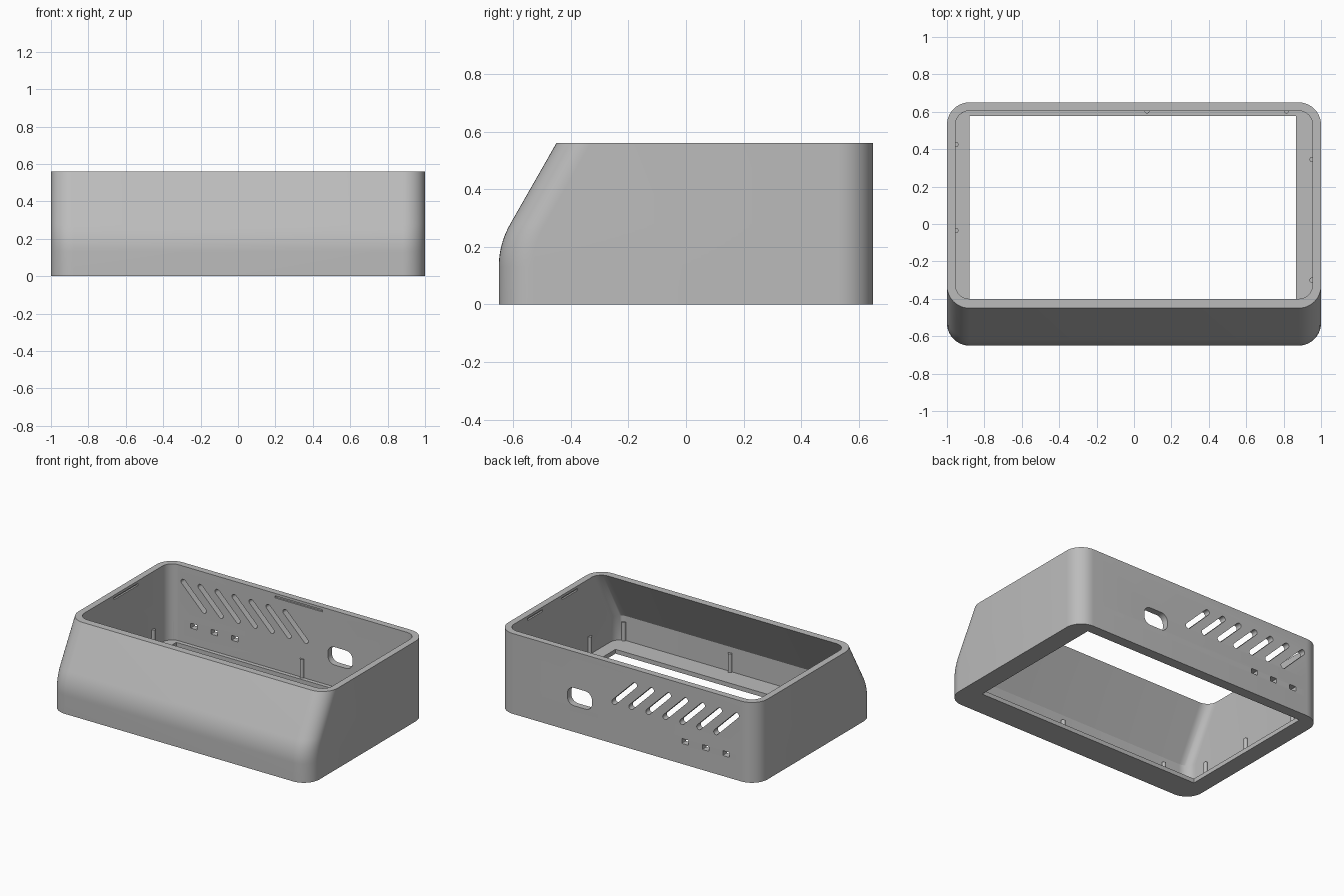
import bpy, bmesh, math
from mathutils import Vector, Matrix

cube = bpy.data.objects.get("Cube")
if cube:
    bpy.data.objects.remove(cube, do_unlink=True)

HEIGHT, FLOOR, WALL = 0.56, 0.03, 0.045
BACK, FRONT, LIP = 0.65, -0.65, -0.45
SLOPE = 0.571                      # run of the sloped front per unit of height

grey = bpy.data.materials.new("matte_grey")
grey.use_nodes = True
grey.diffuse_color = (0.5, 0.5, 0.5, 1)
grey.node_tree.nodes["Principled BSDF"].inputs["Base Color"].default_value = (0.5, 0.5, 0.5, 1)


def rounded_rect(x0, x1, y0, y1, r, steps=10):
    """Counter-clockwise outline with rounded corners."""
    points = []
    corners = [(x1 - r, y1 - r), (x0 + r, y1 - r), (x0 + r, y0 + r), (x1 - r, y0 + r)]
    for i, (cx, cy) in enumerate(corners):
        for k in range(steps + 1):
            a = math.pi / 2 * (i + k / steps)
            points.append((cx + r * math.cos(a), cy + r * math.sin(a)))
    return points


def loft(name, rings):
    """Closed solid through a stack of matching rings."""
    bm = bmesh.new()
    loops = [[bm.verts.new(p) for p in ring] for ring in rings]
    n = len(loops[0])
    for low, high in zip(loops, loops[1:]):
        for i in range(n):
            j = (i + 1) % n
            bm.faces.new((low[i], low[j], high[j], high[i]))
    bm.faces.new(loops[0][::-1])
    bm.faces.new(loops[-1])
    bmesh.ops.recalc_face_normals(bm, faces=bm.faces)
    mesh = bpy.data.meshes.new(name)
    bm.to_mesh(mesh)
    bm.free()
    obj = bpy.data.objects.new(name, mesh)
    bpy.context.collection.objects.link(obj)
    mesh.materials.append(grey)
    return obj


def shell(name, profile, inset, radius):
    """Rounded box whose front follows a (y, z) profile."""
    rings = []
    for front, z in profile:
        outline = rounded_rect(-1 + inset, 1 - inset, front, BACK - inset, radius)
        rings.append([(x, y, z) for x, y in outline])
    return loft(name, rings)


def box(name, x0, x1, y0, y1, z0, z1):
    ring = [(x0, y0), (x1, y0), (x1, y1), (x0, y1)]
    return loft(name, [[(x, y, z) for x, y in ring] for z in (z0, z1)])


def back_hole(name, x, z, w, h, r, angle=0.0):
    """Rounded prism passing through the back wall."""
    outline = rounded_rect(-w / 2, w / 2, -h / 2, h / 2, r, 6)
    turn = Matrix.Rotation(angle, 2)
    flat = [turn @ Vector(p) for p in outline]
    return loft(name, [[(x + p.x, y, z + p.y) for p in flat] for y in (0.55, 0.72)])


def cut(target, cutter):
    mod = target.modifiers.new("cut", "BOOLEAN")
    mod.operation, mod.solver, mod.object = "DIFFERENCE", "EXACT", cutter
    bpy.context.view_layer.objects.active = target
    bpy.ops.object.modifier_apply(modifier=mod.name)
    bpy.data.objects.remove(cutter, do_unlink=True)


def smooth(obj):
    bpy.ops.object.select_all(action="DESELECT")
    obj.select_set(True)
    bpy.context.view_layer.objects.active = obj
    bpy.ops.object.shade_smooth_by_angle(angle=math.radians(25))


# Outer body: upright front, blended bend, then the sloped face
bend = [Vector((FRONT, 0.13)), Vector((FRONT, 0.21)), Vector((LIP - 0.28 * SLOPE, 0.28))]
profile = [(FRONT, 0)]
for k in range(11):
    t = k / 10
    profile.append(tuple(bend[0] * (1 - t) ** 2 + bend[1] * 2 * t * (1 - t) + bend[2] * t * t))
profile.append((LIP, HEIGHT))
case = shell("case_body", profile, 0, 0.12)

# Hollow interior with a crisp crease under the slope
inner_front, inner_lip = FRONT + WALL, LIP + 0.05
crease = HEIGHT - (inner_lip - inner_front) / SLOPE
top = HEIGHT + 0.05
cut(case, shell("cavity", [(inner_front, FLOOR), (inner_front, crease),
                           (inner_lip + 0.05 * SLOPE, top)], WALL, 0.075))

# Large opening in the floor
cut(case, box("floor_opening", -0.88, 0.866, -0.46, 0.577, -0.1, 0.1))

# Back wall: diagonal vents, cable port and three small ports
for i in range(7):
    cut(case, back_hole("vent", 0.02 - i * 0.131, 0.371, 0.26, 0.036, 0.0175, math.radians(135)))
cut(case, back_hole("cable_port", 0.365, 0.245, 0.19, 0.125, 0.05))
for i in range(3):
    cut(case, back_hole("small_port", -0.448 - i * 0.158, 0.16, 0.05, 0.034, 0.004))

# Shallow snap grooves just under the rim
z0, z1, depth = 0.528, 0.542, 0.012
inside = 1 - WALL
cut(case, box("back_groove", -0.14, 0.23, 0.58, BACK - WALL + depth, z0, z1))
cut(case, box("left_groove", -inside - depth, -0.92, 0, 0.26, z0, z1))
for y in (0.215, -0.17):
    cut(case, box("right_groove", 0.92, inside + depth, y, y + 0.17, z0, z1))
smooth(case)

# Thin locating pegs standing on the floor rim against the walls
pegs = [(x, 0.605) for x in (-0.925, 0.07, 0.815)]
pegs += [(x, -0.6) for x in (-0.75, 0.08, 0.9)]
pegs += [(-0.952, y) for y in (-0.43, -0.035, 0.425)]
pegs += [(0.952, y) for y in (-0.3, 0.345)]
for i, (x, y) in enumerate(pegs):
    circle = [(x + 0.014 * math.cos(a), y + 0.014 * math.sin(a))
              for a in (math.tau * k / 16 for k in range(16))]
    smooth(loft(f"locating_peg_{i + 1}", [[(px, py, z) for px, py in circle] for z in (0.02, 0.16)]))
